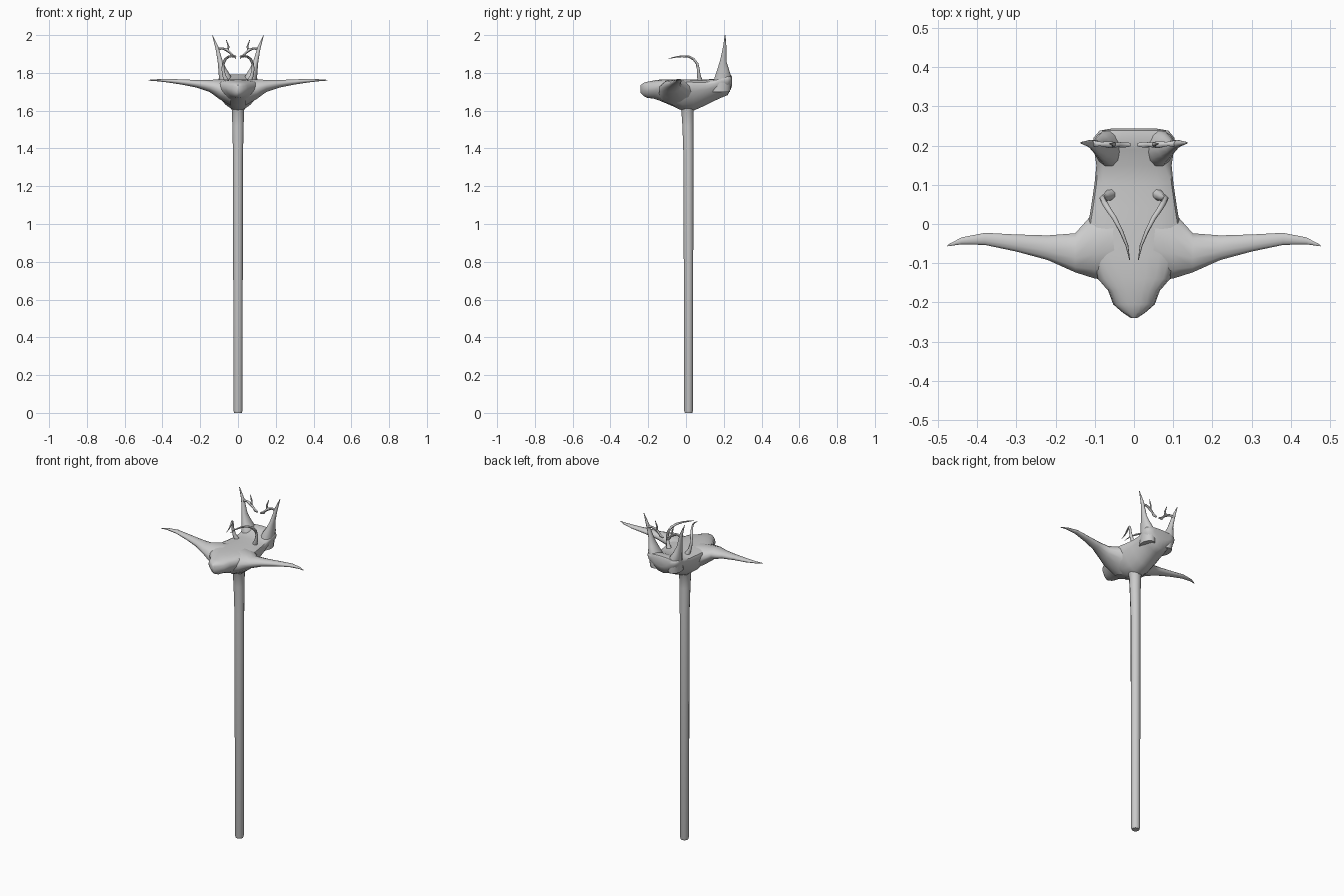
import bpy, bmesh, math
from mathutils import Vector


def finish(bm, name, mirror):
    bmesh.ops.recalc_face_normals(bm, faces=bm.faces)
    me = bpy.data.meshes.new(name)
    bm.to_mesh(me)
    bm.free()
    ob = bpy.data.objects.new(name, me)
    bpy.context.collection.objects.link(ob)
    if mirror:
        ob.modifiers.new("mirror", 'MIRROR')
    bpy.ops.object.select_all(action='DESELECT')
    ob.select_set(True)
    bpy.context.view_layer.objects.active = ob
    bpy.ops.object.shade_smooth_by_angle(angle=math.radians(45))
    return ob


def loft(name, rings, mirror=False):
    bm = bmesh.new()
    loops = [[bm.verts.new(p) for p in r] for r in rings]
    n = len(loops[0])
    for a, b in zip(loops, loops[1:]):
        for i in range(n):
            j = (i + 1) % n
            bm.faces.new((a[i], a[j], b[j], b[i]))
    bm.faces.new(loops[0])
    bm.faces.new(loops[-1])
    return finish(bm, name, mirror)


def angles(n):
    return [2 * math.pi * (i + 0.5) / n for i in range(n)]


def ring_z(z, x0, x1, y0, y1, n=12):
    return [((x0 + x1) / 2 + (x1 - x0) / 2 * math.cos(t),
             (y0 + y1) / 2 + (y1 - y0) / 2 * math.sin(t), z) for t in angles(n)]


def ring_x(x, y0, y1, z0, z1, n=12):
    return [(x, (y0 + y1) / 2 + (y1 - y0) / 2 * math.cos(t),
             (z0 + z1) / 2 + (z1 - z0) / 2 * math.sin(t)) for t in angles(n)]


def body_ring(y, w, zb, zs, zt, n=20):
    # keel-shaped underside, flatter top
    pts = []
    for i in range(n):
        t = 2 * math.pi * i / n
        c, s = math.cos(t), math.sin(t)
        if s >= 0:
            z = zs + (zt - zs) * s ** 0.6
            x = w * c
        else:
            z = zs - (zs - zb) * abs(s) ** 1.25
            x = w * math.copysign(abs(c) ** 1.1, c)
        pts.append((x, y, z))
    return pts


def tube(name, pts, n=8):
    # tapered mirrored spike along a path of (x, y, z, radius)
    P = [Vector(p[:3]) for p in pts]
    rings = []
    u = None
    for i, p in enumerate(P):
        d = (P[min(i + 1, len(P) - 1)] - P[max(i - 1, 0)]).normalized()
        if u is None:
            u = d.orthogonal()
        u = (u - d * u.dot(d)).normalized()
        v = d.cross(u)
        r = pts[i][3]
        rings.append([p + r * (u * math.cos(t) + v * math.sin(t)) for t in angles(n)])
    return loft(name, rings, True)


# straight shaft, flared where it meets the head
loft("shaft", [ring_z(*r) for r in [
    (0.0, -.021, .021, -.007, .034), (0.012, -.025, .025, -.011, .038),
    (1.35, -.027, .027, -.014, .040), (1.52, -.031, .031, -.020, .040),
    (1.60, -.033, .033, -.026, .042), (1.65, -.055, .055, -.05, .07)]])

# keeled head
loft("head", [body_ring(*r) for r in [
    (-.240, .008, 1.695, 1.715, 1.735), (-.225, .030, 1.678, 1.715, 1.747),
    (-.205, .053, 1.668, 1.715, 1.753), (-.170, .066, 1.663, 1.720, 1.760),
    (-.140, .092, 1.653, 1.728, 1.764), (-.080, .112, 1.628, 1.735, 1.766),
    (-.020, .120, 1.600, 1.738, 1.766), (.040, .110, 1.600, 1.735, 1.766),
    (.100, .101, 1.627, 1.735, 1.765), (.150, .096, 1.652, 1.745, 1.768),
    (.190, .102, 1.670, 1.765, 1.785), (.220, .103, 1.682, 1.768, 1.792),
    (.238, .088, 1.715, 1.765, 1.790), (.243, .060, 1.730, 1.760, 1.780)]])

# side blades
loft("side_blade", [ring_x(*r) for r in [
    (.04, -.150, .080, 1.625, 1.766), (.10, -.142, .035, 1.660, 1.767),
    (.15, -.125, -.022, 1.698, 1.764), (.22, -.093, -.028, 1.722, 1.763),
    (.30, -.071, -.026, 1.738, 1.766), (.38, -.054, -.022, 1.750, 1.769),
    (.44, -.052, -.034, 1.757, 1.766), (.475, -.057, -.053, 1.759, 1.763)]], True)

# tall rear horns
loft("rear_horn", [ring_z(*r) for r in [
    (1.70, .020, .096, .130, .235), (1.76, .025, .100, .145, .241),
    (1.79, .040, .103, .155, .238), (1.82, .060, .105, .165, .228),
    (1.86, .080, .108, .178, .215), (1.91, .095, .116, .190, .214),
    (1.94, .104, .122, .196, .214), (2.0, .134, .137, .205, .209)]], True)

# forked inner tines of the horns
tube("inner_tine", [(.110, .206, 1.925, .009), (.085, .204, 1.930, .006),
                    (.060, .202, 1.922, .009), (.040, .202, 1.905, .006),
                    (.028, .202, 1.890, .008), (.010, .202, 1.885, .005)])
tube("upper_tine", [(.054, .202, 1.918, .007), (.050, .203, 1.940, .005),
                    (.062, .205, 1.975, .0015)])

# curved thorns arching forward over the head
tube("curved_thorn", [(.060, .075, 1.755, .015), (.073, .068, 1.785, .010),
                      (.080, .065, 1.820, .008), (.077, .058, 1.850, .0075),
                      (.067, .040, 1.873, .007), (.050, .015, 1.886, .006),
                      (.032, -.020, 1.888, .005), (.018, -.055, 1.884, .0035),
                      (.011, -.092, 1.875, .001)])
